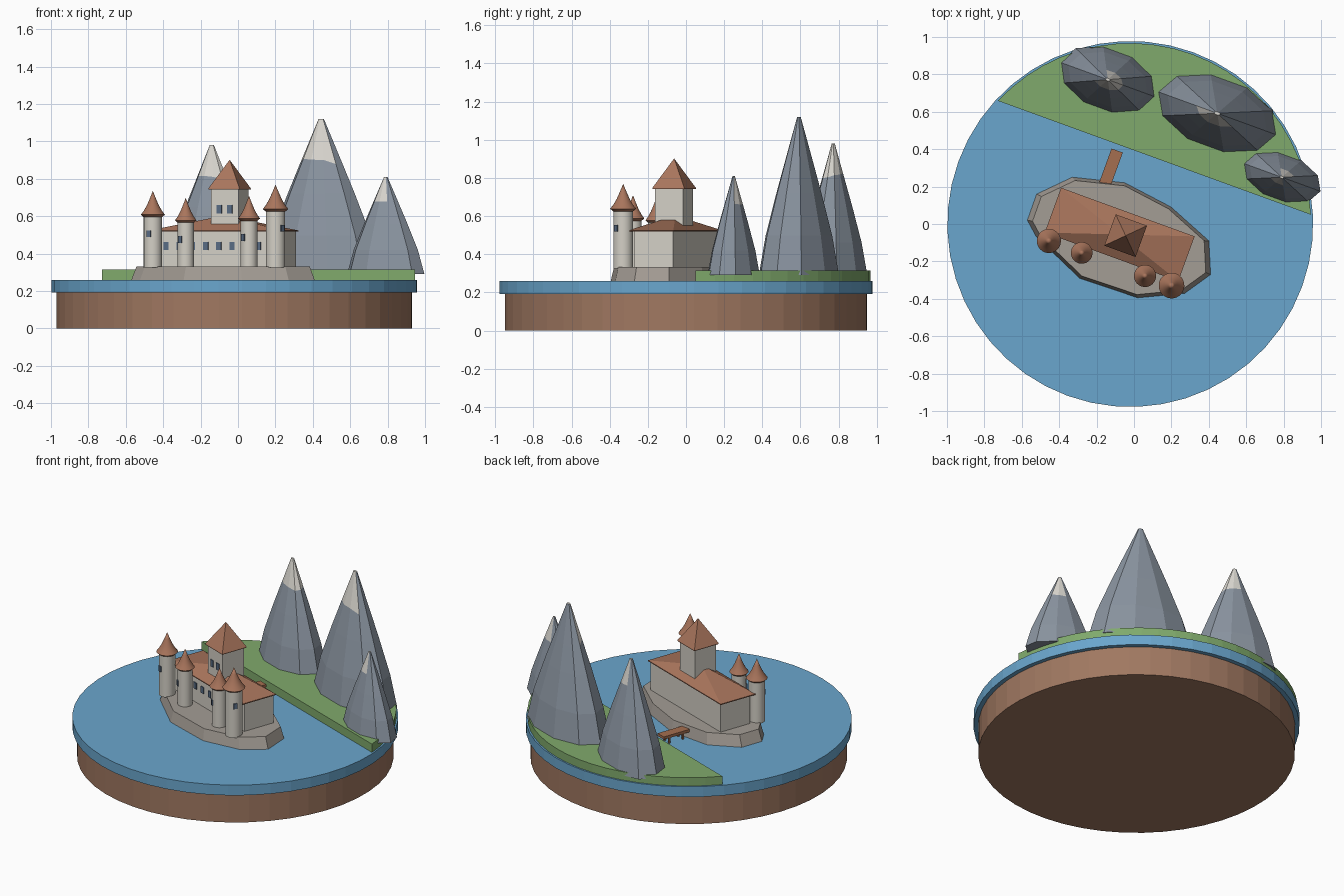
import bpy, bmesh, math, random
from mathutils import Matrix, Vector

random.seed(4)
cube = bpy.data.objects.get("Cube")
if cube:
    bpy.data.objects.remove(cube)


def material(name, rgb):
    lin = [((c / 255 + 0.055) / 1.055) ** 2.4 for c in rgb] + [1]
    m = bpy.data.materials.new(name)
    m.use_nodes = True
    m.diffuse_color = lin
    m.node_tree.nodes["Principled BSDF"].inputs["Base Color"].default_value = lin
    return m


EARTH = material("earth brown", (160, 120, 97))
WATER = material("water blue", (106, 166, 205))
GRASS = material("grass green", (128, 170, 108))
STONE = material("island stone", (164, 157, 149))
WALL = material("pale wall", (212, 208, 198))
ROOF = material("roof terracotta", (169, 117, 92))
ROCK = material("mountain grey", (138, 148, 160))
SNOW = material("snow white", (218, 215, 208))
GLASS = material("window blue grey", (88, 107, 132))
WOOD = material("dock wood", (165, 110, 80))

# Everything is laid out in a frame turned about the disc centre
TURN = math.radians(20)
ROOT = Matrix.Translation((-0.02, 0, 0)) @ Matrix.Rotation(-TURN, 4, "Z")


def place(x, y, z=0, turn=0):
    return Matrix.Translation((x, y, z)) @ Matrix.Rotation(turn, 4, "Z")


def loft(name, rings, mat, at=Matrix(), smooth=False):
    """Skin a stack of equal-length rings and cap both ends."""
    bm = bmesh.new()
    rows = [[bm.verts.new(p) for p in ring] for ring in rings]
    n = len(rows[0])
    for a, b in zip(rows, rows[1:]):
        for i in range(n):
            bm.faces.new((a[i], a[(i + 1) % n], b[(i + 1) % n], b[i]))
    bm.faces.new(rows[0])
    bm.faces.new(rows[-1])
    bmesh.ops.remove_doubles(bm, verts=bm.verts, dist=1e-5)
    bmesh.ops.recalc_face_normals(bm, faces=bm.faces)
    me = bpy.data.meshes.new(name)
    bm.to_mesh(me)
    bm.free()
    me.materials.append(mat)
    ob = bpy.data.objects.new(name, me)
    bpy.context.collection.objects.link(ob)
    ob.matrix_world = ROOT @ at
    if smooth:
        bpy.ops.object.select_all(action="DESELECT")
        ob.select_set(True)
        bpy.context.view_layer.objects.active = ob
        bpy.ops.object.shade_smooth_by_angle(angle=math.radians(35))
    return ob


def circle(r, z, n):
    return [(r * math.cos(math.tau * i / n), r * math.sin(math.tau * i / n), z) for i in range(n)]


def rect(w, d, z):
    return [(x * w / 2, y * d / 2, z) for x, y in ((-1, -1), (1, -1), (1, 1), (-1, 1))]


def lathe(name, profile, n, mat, at=Matrix(), smooth=False):
    return loft(name, [circle(r, z, n) for r, z in profile], mat, at, smooth)


def box(name, size, mat, at):
    w, d, h = size
    return loft(name, [rect(w, d, 0), rect(w, d, h)], mat, at)


def pyramid_roof(name, w, d, h, at):
    return loft(name, [rect(w, d, 0), rect(w, d, 0.006), rect(0, 0, h)], ROOF, at)


# Ground disc and lake
lathe("earth_base", [(0.95, 0), (0.95, 0.192)], 48, EARTH)
lathe("lake", [(0.978, 0.192), (0.978, 0.26)], 48, WATER)

# Meadow: a circle segment behind a straight shore
R, SHORE = 0.967, 0.377
a0 = math.asin(SHORE / R)
arc = [a0 + (math.pi - 2 * a0) * i / 22 for i in range(23)]
loft("meadow", [[(R * math.cos(a), R * math.sin(a), z) for a in arc] for z in (0.26, 0.315)], GRASS)

# Castle island with sloping rock sides
outline = [(0.496, -0.107), (0.426, 0.059), (0.173, 0.16), (-0.103, 0.197), (-0.377, 0.129),
           (-0.525, -0.021), (-0.524, -0.169), (-0.45, -0.235), (-0.155, -0.365),
           (0.173, -0.357), (0.40, -0.249)]
mid = Vector((-0.015, -0.085))
loft("castle_island", [[(*(mid + (Vector(p) - mid) * s), z) for p in outline]
                       for s, z in ((1, 0.26), (0.945, 0.332))], STONE)

# Main hall
box("hall_walls", (0.735, 0.215, 0.188), WALL, place(-0.034, -0.06, 0.332))
pyramid_roof("hall_roof", 0.76, 0.255, 0.085, place(-0.034, -0.072, 0.518))
for k in range(-4, 5):
    box("hall_window", (0.028, 0.008, 0.042), GLASS, place(-0.026 + k * 0.075, -0.1685, 0.42))

# Square keep
box("keep_walls", (0.156, 0.156, 0.23), WALL, place(-0.002, -0.067, 0.515))
pyramid_roof("keep_roof", 0.178, 0.178, 0.16, place(-0.002, -0.067, 0.742))
for s in (-1, 1):
    box("keep_window", (0.028, 0.008, 0.045), GLASS, place(-0.002 + s * 0.03, -0.146, 0.615))

# Four round towers: position, radius, wall top, window direction
for x, r, top, facing in ((-0.378, 0.049, 0.60, -25), (-0.191, 0.044, 0.57, -40),
                          (0.169, 0.045, 0.58, -43), (0.32, 0.052, 0.63, 45)):
    lathe("tower_wall", [(r, 0.325), (r, top)], 24, WALL, place(x, -0.234), True)
    k = r / 0.049
    bell = [(1.0, -0.005), (1.32, 0.008), (0.98, 0.03), (0.66, 0.058), (0.33, 0.095), (0, 0.135)]
    lathe("tower_roof", [(r * f, top + h * k ** 0.5) for f, h in bell], 24, ROOF,
          place(x, -0.234), True)
    spin = math.radians(facing) + TURN
    box("tower_window", (0.022, 0.009, 0.036), GLASS,
        place(x, -0.234, top - 0.112, spin) @ place(0, -r - 0.001))

# Dock on four posts
box("dock_deck", (0.064, 0.19, 0.018), WOOD, place(-0.2, 0.25, 0.297))
for sx in (-1, 1):
    for y in (0.20, 0.30):
        box("dock_post", (0.012, 0.012, 0.045), WOOD, place(-0.2 + sx * 0.024, y, 0.255))


def mountain(name, x, y, height, ru, rv, cap, snowy):
    """Faceted peak; snow covers faces above the cap height within compass ranges."""
    base, n = 0.29, 10
    c = (cap - base) / (height - base)
    steps = [(0, 1), (0.25, 0.83), (0.52, 0.56), (c, 0.33 + 1.15 * (0.735 - c)), (1, 0.045)]
    steps.sort()
    rings = []
    for t, f in steps:
        ring = []
        for px, py, _ in circle(1, 0, n):
            drop = random.uniform(-0.025, 0.025) if t == c else 0
            g = f - drop * 1.1
            ring.append((px * ru * g, py * rv * g, base + (t + drop) * (height - base)))
        rings.append(ring)
    centre = ROOT.inverted() @ Vector((x, y, 0))
    ob = loft(name, rings, ROCK, Matrix.Translation(centre))
    ob.data.materials.append(SNOW)
    for p in ob.data.polygons:
        az = math.degrees(math.atan2(p.center.y / rv, p.center.x / ru) - TURN) % 360
        top = p.normal.z > 0.95
        if p.center.z > cap + 0.03 and (top or any(lo <= az <= hi for lo, hi in snowy)):
            p.material_index = 1


# Mountains on the meadow
mountain("tall_mountain", 0.445, 0.592, 1.12, 0.34, 0.195, 0.89, [(175, 290)])
mountain("small_mountain", 0.79, 0.25, 0.81, 0.22, 0.127, 0.67, [(30, 100), (180, 275)])
mountain("back_mountain", -0.14, 0.772, 0.98, 0.27, 0.168, 0.81, [(0, 70), (180, 360)])
